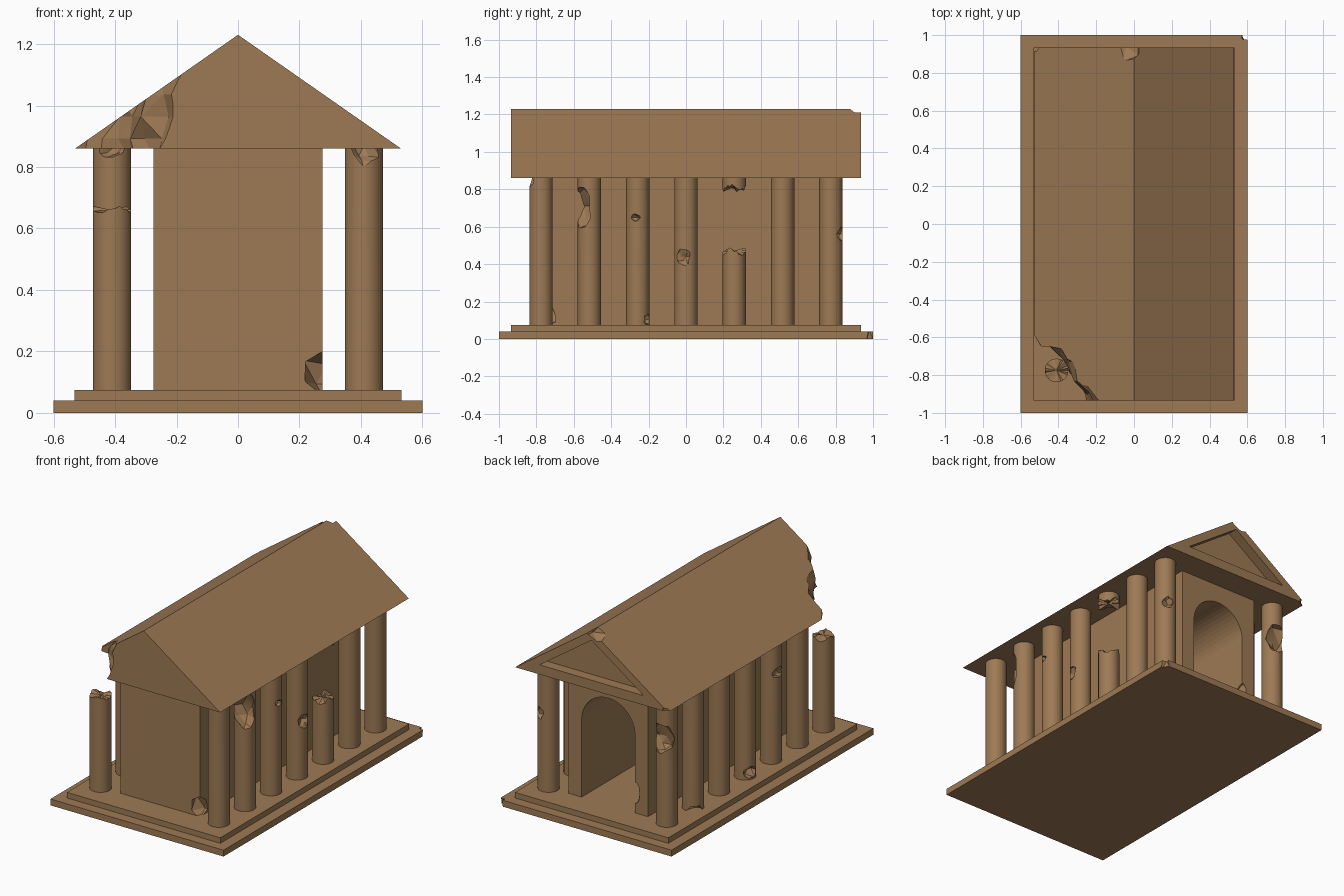
import bpy, bmesh, math, random
from mathutils import Vector

if "Cube" in bpy.data.objects:
    bpy.data.objects.remove(bpy.data.objects["Cube"])

random.seed(7)
stone = bpy.data.materials.new("stone")
stone.diffuse_color = (0.34, 0.195, 0.09, 1)
stone.use_nodes = True
stone.node_tree.nodes["Principled BSDF"].inputs["Base Color"].default_value = stone.diffuse_color


def finish(name, bm, mat=True):
    bmesh.ops.recalc_face_normals(bm, faces=bm.faces)
    me = bpy.data.meshes.new(name)
    bm.to_mesh(me)
    bm.free()
    ob = bpy.data.objects.new(name, me)
    bpy.context.collection.objects.link(ob)
    if mat:
        me.materials.append(stone)
    return ob


def box(name, x, y, z0, z1):
    bm = bmesh.new()
    bmesh.ops.create_cube(bm, size=1)
    for v in bm.verts:
        v.co = (v.co.x * 2 * x, v.co.y * 2 * y, z0 + (v.co.z + 0.5) * (z1 - z0))
    return finish(name, bm)


def prism(name, profile, y0, y1, mat=True):
    """Extrude an xz profile along y."""
    bm = bmesh.new()
    f = bm.faces.new([bm.verts.new((x, y0, z)) for x, z in profile])
    ext = bmesh.ops.extrude_face_region(bm, geom=[f])["geom"]
    moved = [g for g in ext if isinstance(g, bmesh.types.BMVert)]
    bmesh.ops.translate(bm, verts=moved, vec=(0, y1 - y0, 0))
    return finish(name, bm, mat)


def cut(ob, cutter):
    mod = ob.modifiers.new("cut", 'BOOLEAN')
    mod.operation, mod.solver, mod.object = 'DIFFERENCE', 'EXACT', cutter
    bpy.context.view_layer.objects.active = ob
    bpy.ops.object.modifier_apply(modifier=mod.name)
    bpy.data.objects.remove(cutter)


def chip(ob, loc, size, detail=2):
    """Knock a jagged rock-shaped bite out of a part."""
    bm = bmesh.new()
    bmesh.ops.create_icosphere(bm, subdivisions=detail, radius=1)
    for v in bm.verts:
        c = v.co * random.uniform(0.75, 1.15)
        v.co = Vector(loc) + Vector(c[i] * size[i] for i in range(3))
    cut(ob, finish("chip_cutter", bm, False))


def column(name, x, y, z0=0.075, z1=0.86, jag0=0, jag1=0):
    """Round shaft; jag values roughen a broken end."""
    bm = bmesh.new()
    bmesh.ops.create_cone(bm, cap_ends=True, cap_tris=True, segments=32,
                          radius1=0.0625, radius2=0.0625, depth=z1 - z0)
    mid = (z0 + z1) / 2
    for v in bm.verts:
        jag = jag1 if v.co.z > 0 else jag0
        a = math.atan2(v.co.y, v.co.x)
        wob = 0.6 * math.sin(3 * a + y * 9) + random.uniform(-0.4, 0.4)
        v.co += Vector((x, y, mid + jag * wob))
    return finish(name, bm)


# Stepped base with a broken back corner
base = box("lower_step", 0.6, 1.0, 0, 0.04)
chip(base, (0.605, 1.0, 0.02), (0.05, 0.04, 0.06), 1)
box("upper_step", 0.5325, 0.935, 0.04, 0.075)

# Inner chamber with an arched doorway at the back
chamber = box("chamber", 0.275, 0.77, 0.075, 0.86)
R, SPRING = 0.185, 0.56
arch = [(-R, 0.0), (R, 0.0)] + [
    (R * math.cos(math.pi * i / 24), SPRING + R * math.sin(math.pi * i / 24))
    for i in range(25)]
cut(chamber, prism("doorway_cutter", arch, -0.65, 0.9, False))
chip(chamber, (0.275, -0.775, 0.13), (0.075, 0.1, 0.08), 1)
chip(chamber, (-0.185, 0.77, 0.2), (0.03, 0.06, 0.08))

# Two rows of seven columns, some broken through
cols = {}
for side, x in (("left", -0.41), ("right", 0.41)):
    for i in range(7):
        y = -0.775 + i * 0.2583
        name = f"{side}_column_{i + 1}"
        if name == "left_column_1":
            cols[name] = column(name, x, y, z1=0.66, jag1=0.016)
        elif name == "right_column_5":
            cols[name] = column(name, x, y, z1=0.465, jag1=0.025)
            column("right_column_5_top", x, y, z0=0.81, jag0=0.025)
        else:
            cols[name] = column(name, x, y)

# Bites in the columns: offset from the column axis, height, size
for name, dx, dy, z, size in (
        ("right_column_1", 0.0, -0.07, 0.87, (0.06, 0.05, 0.075)),
        ("right_column_2", 0.03, -0.055, 0.71, (0.09, 0.08, 0.12)),
        ("right_column_3", 0.065, -0.01, 0.65, (0.03, 0.025, 0.02)),
        ("right_column_3", 0.03, 0.055, 0.105, (0.03, 0.03, 0.03)),
        ("right_column_4", 0.065, -0.015, 0.44, (0.035, 0.045, 0.045)),
        ("right_column_7", 0.03, 0.06, 0.56, (0.04, 0.04, 0.04)),
        ("left_column_7", 0.0, 0.06, 0.62, (0.09, 0.07, 0.1)),
        ("left_column_6", -0.04, 0.04, 0.075, (0.05, 0.05, 0.035)),
        ("left_column_4", -0.05, 0.02, 0.12, (0.04, 0.05, 0.04)),
        ("left_column_3", -0.06, 0.01, 0.64, (0.03, 0.05, 0.035)),
        ("left_column_2", 0.0, -0.06, 0.86, (0.05, 0.03, 0.03))):
    ob = cols[name]
    c = (-0.41 if "left" in name else 0.41) + dx
    y = -0.775 + (int(name[-1]) - 1) * 0.2583 + dy
    chip(ob, (c, y, z), size)

# Gabled roof with a sunken pediment at the back
roof = prism("roof", [(-0.53, 0.86), (0.53, 0.86), (0, 1.23)], -0.935, 0.935)
cut(roof, prism("pediment_cutter", [(-0.36, 0.92), (0.36, 0.92), (0, 1.17)],
                0.87, 1.0, False))
chip(roof, (-0.04, 0.94, 1.225), (0.09, 0.1, 0.06), 1)
chip(roof, (-0.53, 0.935, 0.86), (0.045, 0.03, 0.03), 1)

# Broken front left corner of the roof, lofted between two ragged paths
low = [(-0.57, -0.54), (-0.5, -0.64), (-0.45, -0.65), (-0.41, -0.69),
       (-0.35, -0.74), (-0.33, -0.83), (-0.27, -0.9), (-0.26, -0.98)]
high = [(-0.57, -0.50), (-0.49, -0.62), (-0.44, -0.64), (-0.36, -0.66),
        (-0.29, -0.71), (-0.25, -0.8), (-0.19, -0.89), (-0.14, -0.98)]
bm = bmesh.new()
rings = []
for k in range(6):
    t = k / 5
    j = 0.02 if 0 < k < 5 else 0
    ring = [bm.verts.new((a[0] + (b[0] - a[0]) * t + random.uniform(-j, j),
                          a[1] + (b[1] - a[1]) * t + random.uniform(-j, j),
                          0.82 + 0.36 * t))
            for a, b in zip(low, high)]
    ring += [bm.verts.new((x, y, 0.82 + 0.36 * t))
             for x, y in ((-0.14, -1.2), (-0.8, -1.2), (-0.8, -0.5))]
    rings.append(ring)
for r, s in zip(rings, rings[1:]):
    for i in range(len(r)):
        n = (i + 1) % len(r)
        bm.faces.new((r[i], r[n], s[n], s[i]))
bm.faces.new(rings[0])
bm.faces.new(rings[-1])
bmesh.ops.triangulate(bm, faces=bm.faces)
cut(roof, finish("corner_cutter", bm, False))

# Smooth the round shafts, keep breaks sharp
bpy.ops.object.select_all(action='DESELECT')
for ob in bpy.data.objects:
    if "column" in ob.name:
        ob.select_set(True)
        bpy.context.view_layer.objects.active = ob
bpy.ops.object.shade_smooth_by_angle(angle=math.radians(20))
